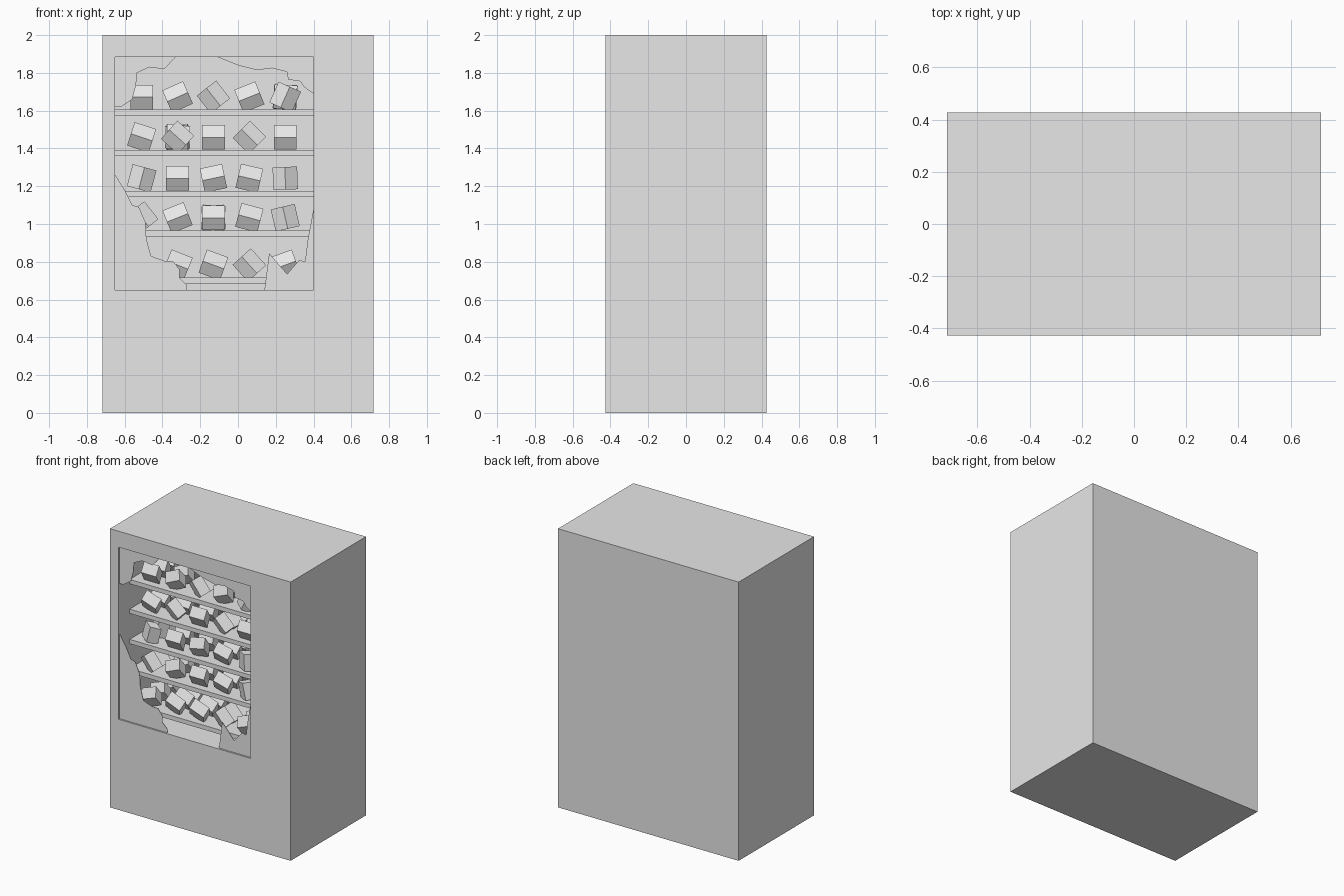
import bpy
import bmesh
import random
from math import radians
from mathutils import Matrix

random.seed(4)
default = bpy.data.objects.get("Cube")
if default:
    bpy.data.objects.remove(default, do_unlink=True)

# One plain grey for everything
grey = bpy.data.materials.new("plain_grey")
grey.use_nodes = True
GREY = (0.8, 0.8, 0.8, 1)
grey.diffuse_color = GREY
grey.node_tree.nodes["Principled BSDF"].inputs["Base Color"].default_value = GREY

W, D, H = 0.717, 0.427, 2.0                     # half width, half depth, height
LEFT, RIGHT, LOW, TOP = -0.65, 0.40, 0.65, 1.885   # window opening
BACK = 0.22                                     # rear wall of the display space


def finish(name, bm, recalc=True):
    if recalc:
        bmesh.ops.recalc_face_normals(bm, faces=bm.faces)
    mesh = bpy.data.meshes.new(name)
    bm.to_mesh(mesh)
    bm.free()
    mesh.materials.append(grey)
    obj = bpy.data.objects.new(name, mesh)
    bpy.context.collection.objects.link(obj)
    return obj


def ring(bm, x0, x1, z0, z1, y):
    return [bm.verts.new((x, y, z)) for x, z in ((x0, z0), (x1, z0), (x1, z1), (x0, z1))]


def box(name, x0, x1, y0, y1, z0, z1):
    bm = bmesh.new()
    rings = [ring(bm, x0, x1, z0, z1, y) for y in (y0, y1)]
    skin(bm, rings)
    return finish(name, bm)


def skin(bm, rings):
    # Join consecutive rings and close both ends
    for a, b in zip(rings, rings[1:]):
        for i in range(4):
            j = (i + 1) % 4
            bm.faces.new((a[i], a[j], b[j], b[i]))
    bm.faces.new(rings[0])
    bm.faces.new(rings[-1])


# Cabinet: outer shell that folds in at the window to a deep pocket
bm = bmesh.new()
skin(bm, [ring(bm, -W, W, 0, H, D),
          ring(bm, -W, W, 0, H, -D),
          ring(bm, LEFT, RIGHT, LOW, TOP, -D),
          ring(bm, LEFT, RIGHT, LOW, TOP, BACK)])
finish("cabinet", bm)

# Broken window: a jagged shard left in each corner of the opening
shards = {
    "upper_left": [(LEFT, TOP), (LEFT, 1.62), (-.62, 1.62), (-.56, 1.66), (-.54, 1.735),
                   (-.535, 1.8), (-.47, 1.83), (-.39, 1.82), (-.33, TOP)],
    "upper_right": [(RIGHT, TOP), (-.11, TOP), (0, 1.84), (.1, 1.815), (.18, 1.825),
                    (.26, 1.805), (.265, 1.765), (.33, 1.755), (.35, 1.725), (RIGHT, 1.69)],
    "lower_right": [(RIGHT, LOW), (RIGHT, 1.08), (.37, .92), (.355, .8), (.325, .81),
                    (.26, .735), (.165, .845), (.14, LOW)],
    "lower_left": [(LEFT, LOW), (-.27, LOW), (-.27, .675), (-.31, .715), (-.31, .76),
                   (-.345, .805), (-.39, .805), (-.46, .83), (-.485, .92), (-.49, 1.01),
                   (-.525, 1.09), (-.56, 1.1), (-.6, 1.18), (LEFT, 1.26)],
}
for corner, outline in shards.items():
    bm = bmesh.new()
    face = bm.faces.new([bm.verts.new((x, -D + 0.012, z)) for x, z in outline])
    back = bmesh.ops.extrude_face_region(bm, geom=[face])["geom"]
    bmesh.ops.translate(bm, vec=(0, 0.004, 0),
                        verts=[v for v in back if isinstance(v, bmesh.types.BMVert)])
    finish("window_shard_" + corner, bm)


# Snack bag: pillow pinched along its top and bottom edges
def add_bag(bm, x, y, z, angle):
    w, h, t = 0.06, 0.065, 0.037
    profile = ((0, -h), (-t, 0), (0, h), (t, 0))
    turn = Matrix.Translation((x, y, z)) @ Matrix.Rotation(radians(-angle), 4, 'Y')
    rings = [[bm.verts.new(turn @ Matrix.Translation((s * w, py, pz)).translation)
              for py, pz in profile] for s in (-1, 1)]
    skin(bm, rings)


# Shelves, each with five columns of bags leaning at their own angle
shelves = {
    1.605: (0, 24, -52, 22, 66),
    1.392: (-18, -42, 0, -45, 0),
    1.175: (75, 0, 12, -13, 92),
    0.966: (-52, 22, 0, -15, -77),
    0.716: (20, -22, -20, -48, 20),
}
jumbled = {(0, 4), (1, 1), (3, 2)}
for s, (z, angles) in enumerate(shelves.items()):
    box(f"shelf_{s + 1}", LEFT, RIGHT, -0.30, BACK, z - 0.031, z)
    bm = bmesh.new()
    for c, angle in enumerate(angles):
        for row in range(5):
            lean = angle
            if (s, c) in jumbled and row:
                lean = random.uniform(-8, 8)
            add_bag(bm, -0.51 + 0.19 * c, -0.25 + 0.1 * row, z + 0.067, lean)
    finish(f"snack_bags_{s + 1}", bm)
